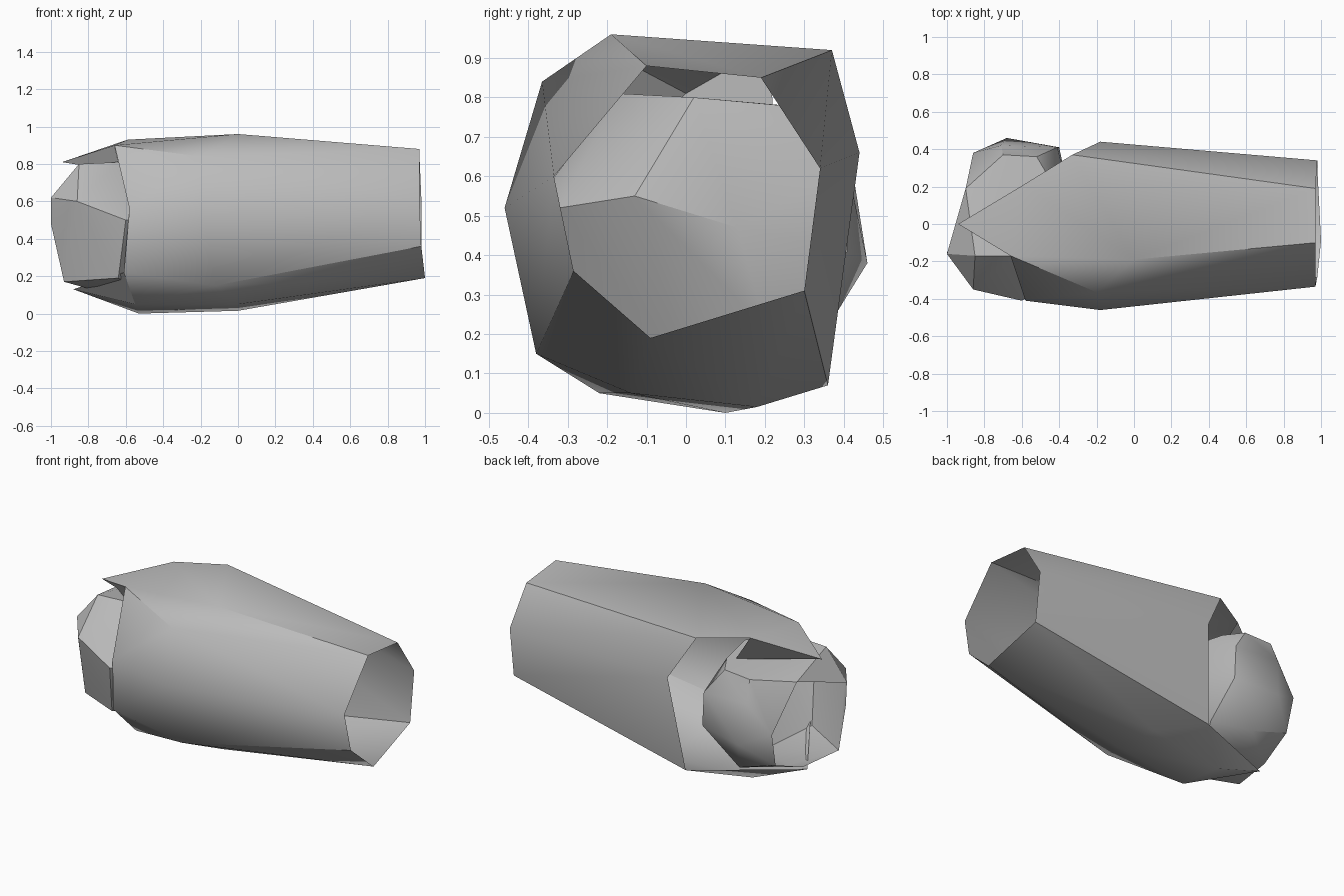
import bpy
import bmesh
from math import radians

cube = bpy.data.objects.get("Cube")
if cube:
    bpy.data.objects.remove(cube, do_unlink=True)

# One plain grey for the whole model
grey = bpy.data.materials.new("plain grey")
grey.use_nodes = True
colour = (.5, .5, .5, 1)
grey.diffuse_color = colour
grey.node_tree.nodes["Principled BSDF"].inputs["Base Color"].default_value = colour


def finish(name, bm):
    """Turn a bmesh into a grey object with soft shading between sharp edges."""
    mesh = bpy.data.meshes.new(name)
    bm.to_mesh(mesh)
    bm.free()
    mesh.materials.append(grey)
    obj = bpy.data.objects.new(name, mesh)
    bpy.context.collection.objects.link(obj)
    bpy.ops.object.select_all(action='DESELECT')
    obj.select_set(True)
    bpy.context.view_layer.objects.active = obj
    bpy.ops.object.shade_smooth_by_angle(angle=radians(30))


def open_shell(name, groups, is_opening):
    """Wrap named groups of points in a faceted skin, then cut its openings."""
    bm = bmesh.new()
    label = {}
    for group, points in groups.items():
        for point in points:
            label[bm.verts.new(point)] = group
    bmesh.ops.convex_hull(bm, input=list(bm.verts))
    bmesh.ops.recalc_face_normals(bm, faces=list(bm.faces))
    bm.normal_update()
    cut = [face for face in bm.faces
           if is_opening(face, [label[v] for v in face.verts])]
    bmesh.ops.delete(bm, geom=cut, context='FACES')
    loose = [v for v in bm.verts if not v.link_faces]
    bmesh.ops.delete(bm, geom=loose, context='VERTS')
    finish(name, bm)


# Corners of the slanted top edge, shared by the sleeve and its lining
top_front = (-.66, -.17, .9)
top_tip = (-.94, 0, .81)
top_back = (-.59, .21, .93)

# Tapered sleeve: narrow open cuff, full middle and a slanted open shoulder end
sleeve_points = {
    "cuff": [(.97, -.1, .88), (.97, .19, .85), (.98, .34, .62), (.98, .3, .31),
             (1, -.09, .19), (.98, -.285, .36), (.97, -.335, .6)],
    "middle": [(0, -.19, .96), (-.2, -.365, .84), (-.18, -.46, .52),
               (-.12, -.38, .15), (0, -.14, .05), (0, .18, .015),
               (-.53, .1, 0), (-.55, -.22, .05)],
    "rim": [top_front, (-.58, -.41, .56), (-.61, -.36, .22),
            top_back, (-.33, .37, .92), (-.18, .44, .66), (-.25, .36, .07)],
    "tip": [top_tip, (-.88, .06, .13)],
}


def sleeve_opening(face, labels):
    if all(group == "cuff" for group in labels):
        return True
    around_rim = all(group in ("rim", "tip") for group in labels)
    return around_rim and "tip" in labels and abs(face.normal.z) < .6


open_shell("sleeve", sleeve_points, sleeve_opening)

# Rounded shoulder shell nested in the slanted end, open on its outer side
shoulder_points = {
    "front": [(-.85, -.17, .8), (-.64, -.17, .81), (-.86, -.35, .6),
              (-.6, -.41, .5), (-.64, -.33, .19)],
    "hole": [(-1, -.16, .62), (-1, -.15, .48), (-.93, -.18, .17), (-.88, .1, .16),
             (-.85, .33, .25), (-.86, .38, .46), (-.9, .19, .73)],
    "back": [(-.68, .46, .38), (-.71, .42, .63), (-.41, .41, .62),
             (-.4, .41, .41), (-.6, .33, .17), (-.52, .36, .77), (-.7, .37, .76)],
    "inner_side": [(-.34, -.13, .55), (-.34, .13, .47), (-.42, .02, .8),
                   (-.45, .24, .78), (-.45, -.32, .52), (-.4, .2, .22)],
    "bottom": [(-.75, .05, .12), (-.5, 0, .11)],
}


def shoulder_opening(face, labels):
    return all(group == "hole" for group in labels)


open_shell("shoulder", shoulder_points, shoulder_opening)

# Narrow lining that joins the slanted top edge to the shoulder
lining = bmesh.new()
outer = [lining.verts.new(p) for p in (top_front, top_tip, top_back)]
inner = [lining.verts.new(p) for p in
         ((-.64, -.17, .81), (-.82, -.02, .79), (-.5, .22, .78))]
for i in range(len(outer) - 1):
    lining.faces.new((outer[i], outer[i + 1], inner[i + 1], inner[i]))
finish("lining", lining)
